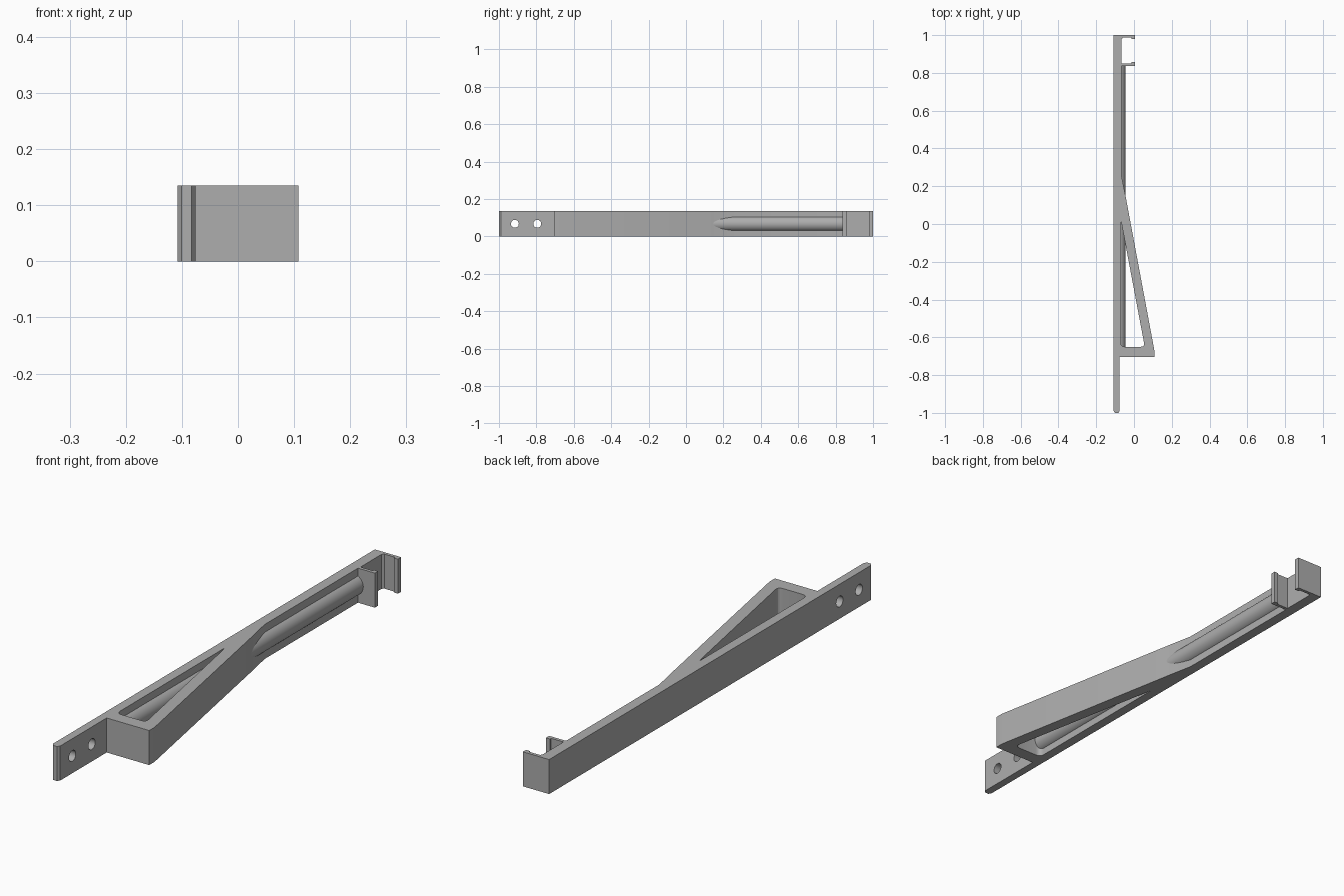
import bpy, bmesh, math
from mathutils import Vector

HEIGHT = 0.135
MID = HEIGHT / 2

cube = bpy.data.objects.get("Cube")
if cube:
    bpy.data.objects.remove(cube, do_unlink=True)

grey = bpy.data.materials.new("plain grey")
grey.use_nodes = True
colour = (0.42, 0.42, 0.42, 1)
grey.diffuse_color = colour
grey.node_tree.nodes["Principled BSDF"].inputs["Base Color"].default_value = colour


def prism(name, points, direction):
    """Extrude a closed polygon along a direction."""
    bm = bmesh.new()
    face = bm.faces.new([bm.verts.new(p) for p in points])
    top = bmesh.ops.extrude_face_region(bm, geom=[face])["geom"]
    verts = [v for v in top if isinstance(v, bmesh.types.BMVert)]
    bmesh.ops.translate(bm, verts=verts, vec=Vector(direction))
    bmesh.ops.recalc_face_normals(bm, faces=bm.faces)
    mesh = bpy.data.meshes.new(name)
    bm.to_mesh(mesh)
    bm.free()
    mesh.materials.append(grey)
    obj = bpy.data.objects.new(name, mesh)
    bpy.context.collection.objects.link(obj)
    return obj


def rounded(points, radius, steps=5):
    """Round every corner of an xy polygon with a quadratic blend."""
    out = []
    for i, p in enumerate(points):
        p = Vector(p)
        a = p + (Vector(points[i - 1]) - p).normalized() * radius
        b = p + (Vector(points[(i + 1) % len(points)]) - p).normalized() * radius
        for k in range(steps + 1):
            t = k / steps
            out.append(a * (1 - t) ** 2 + p * 2 * t * (1 - t) + b * t * t)
    return out


def cut(target, cutter):
    mod = target.modifiers.new(cutter.name, "BOOLEAN")
    mod.operation = "DIFFERENCE"
    mod.solver = "EXACT"
    mod.object = cutter
    cutter.hide_render = True
    cutter.hide_set(True)


# Main body: mounting tab, sloping brace, long rail and end clip
outline = [
    (-0.108, -0.99), (-0.101, -1), (-0.083, -1), (-0.076, -0.99),
    (-0.076, -0.703), (0.108, -0.703), (0.108, -0.67),
    (-0.045, 0.15), (-0.067, 0.26), (-0.067, 0.837),
    (0.006, 0.837), (0.006, 0.857), (-0.012, 0.857), (-0.012, 0.85),
    (-0.065, 0.85), (-0.065, 0.98), (-0.058, 0.987), (-0.012, 0.987),
    (-0.012, 0.98), (0.006, 0.98), (0.006, 1), (-0.108, 1),
]
body = prism("bracket_body", [(x, y, 0) for x, y in outline], (0, 0, HEIGHT))

# Triangular window with rounded corners
window = rounded([(-0.07, 0.025), (-0.07, -0.65), (0.057, -0.65)], 0.022)
cut(body, prism("window_cutter", [(p.x, p.y, -0.1) for p in window], (0, 0, 0.4)))

# Screw holes through the mounting tab
for i, y in enumerate((-0.915, -0.795)):
    ring = [(-0.2, y + 0.021 * math.cos(a), MID + 0.021 * math.sin(a))
            for a in (math.tau * k / 32 for k in range(32))]
    cut(body, prism(f"screw_hole_cutter_{i + 1}", ring, (0.2, 0, 0)))

# Half-round stiffening rib along the rail
arc = [math.radians(-90 + 180 * k / 24) for k in range(25)]
rib = [(-0.085 + 0.041 * math.cos(a), -0.66, MID + 0.041 * math.sin(a)) for a in arc]
rib_obj = prism("stiffening_rib", rib, (0, 1.505, 0))

for obj in (body, rib_obj):
    bpy.ops.object.select_all(action="DESELECT")
    obj.select_set(True)
    bpy.context.view_layer.objects.active = obj
    for mod in list(obj.modifiers):
        bpy.ops.object.modifier_apply(modifier=mod.name)
    bpy.ops.object.shade_smooth_by_angle(angle=math.radians(25))
